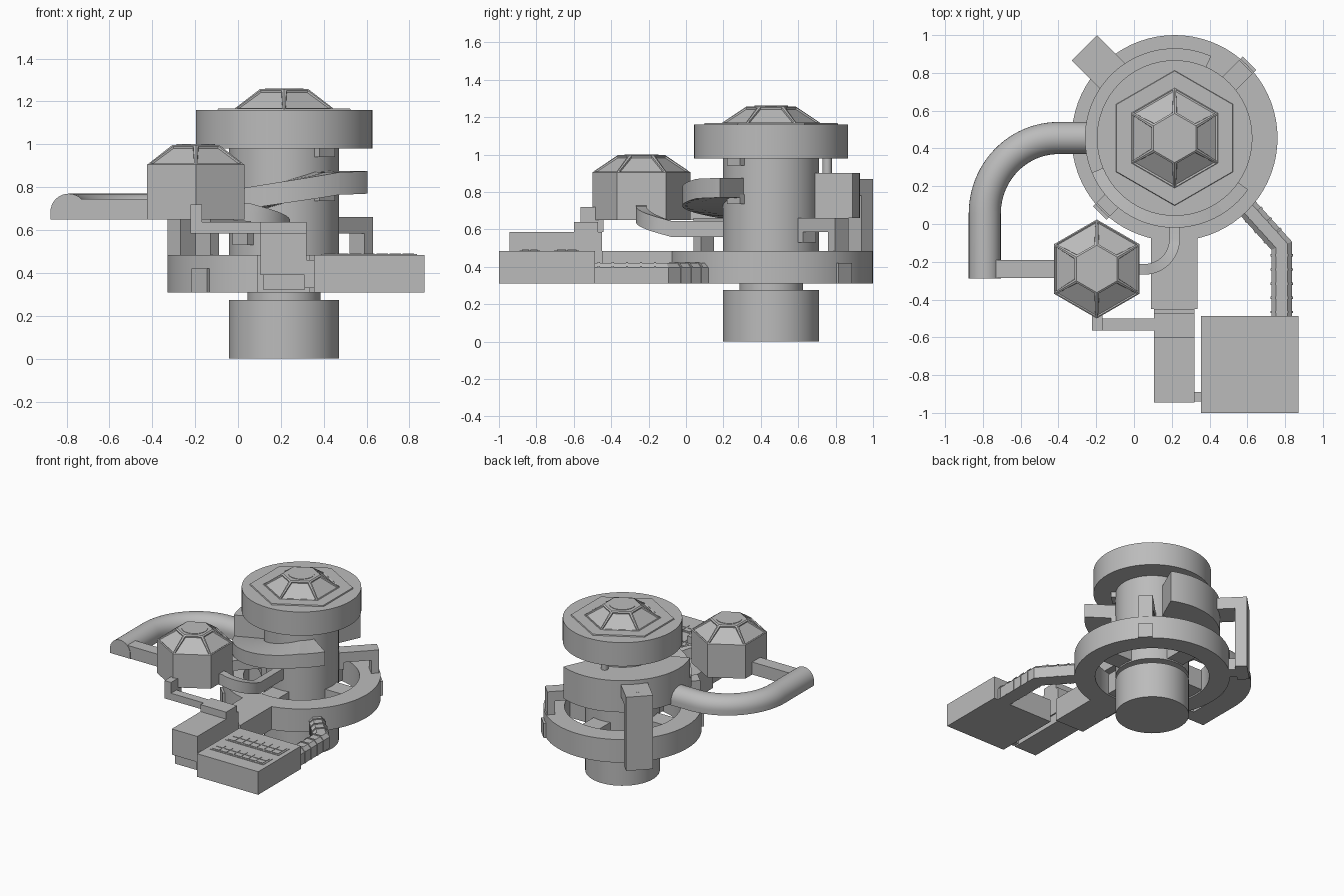
import bpy, bmesh, math
from mathutils import Vector, Matrix

if "Cube" in bpy.data.objects:
    bpy.data.objects.remove(bpy.data.objects["Cube"])

CX, CY = 0.215, 0.455          # axis of the main tower
grey = bpy.data.materials.new("hull_grey")
grey.diffuse_color = (0.5, 0.5, 0.5, 1)
grey.use_nodes = True
grey.node_tree.nodes["Principled BSDF"].inputs["Base Color"].default_value = grey.diffuse_color


def finish(name, bm):
    bmesh.ops.recalc_face_normals(bm, faces=bm.faces[:])
    me = bpy.data.meshes.new(name)
    bm.to_mesh(me)
    bm.free()
    me.materials.append(grey)
    ob = bpy.data.objects.new(name, me)
    bpy.context.collection.objects.link(ob)
    return ob


def box(name, x0, x1, y0, y1, z0, z1):
    bm = bmesh.new()
    bmesh.ops.create_cube(bm, size=1)
    for v in bm.verts:
        v.co = ((x0 + x1) / 2 + v.co.x * (x1 - x0), (y0 + y1) / 2 + v.co.y * (y1 - y0),
                (z0 + z1) / 2 + v.co.z * (z1 - z0))
    return finish(name, bm)


def radial_box(name, deg, r0, r1, half, z0, z1):
    """Box pointing away from the tower axis at an angle."""
    ob = box(name, r0, r1, -half, half, z0, z1)
    ob.data.transform(Matrix.Translation((CX, CY, 0)) @ Matrix.Rotation(math.radians(deg), 4, 'Z'))
    return ob


def cylinder(name, x, y, r, z0, z1, n=64):
    bm = bmesh.new()
    bmesh.ops.create_cone(bm, cap_ends=True, segments=n, radius1=r, radius2=r, depth=z1 - z0,
                          matrix=Matrix.Translation((x, y, (z0 + z1) / 2)))
    return finish(name, bm)


def sector(name, a0, a1, r0, r1, lo, hi, steps=40):
    """Part of a ring; lo and hi give (start, end) heights. A full turn closes."""
    bm = bmesh.new()
    rows = []
    closed = a1 - a0 >= 360
    for i in range(steps if closed else steps + 1):
        t = i / steps
        a = math.radians(a0 + (a1 - a0) * t)
        zl, zh = lo[0] + (lo[1] - lo[0]) * t, hi[0] + (hi[1] - hi[0]) * t
        rows.append([bm.verts.new((CX + r * math.cos(a), CY + r * math.sin(a), z))
                     for r, z in ((r0, zl), (r1, zl), (r1, zh), (r0, zh))])
    pairs = list(zip(rows, rows[1:])) + ([(rows[-1], rows[0])] if closed else [])
    for p, q in pairs:
        for k in range(4):
            bm.faces.new((p[k], p[(k + 1) % 4], q[(k + 1) % 4], q[k]))
    if not closed:
        bm.faces.new(rows[0])
        bm.faces.new(rows[-1])
    return finish(name, bm)


def sweep(name, path, profile):
    """Sweep a (side, height) profile along a path, keeping it upright."""
    bm = bmesh.new()
    pts = [Vector(p) for p in path]
    rows = []
    for i, p in enumerate(pts):
        d0 = (p - pts[i - 1]) if i else (pts[1] - p)
        d1 = (pts[i + 1] - p) if i < len(pts) - 1 else d0
        d0.z = d1.z = 0
        d0.normalize()
        d1.normalize()
        t = (d0 + d1).normalized()
        side = Vector((t.y, -t.x, 0)) / max(t.dot(d0), 0.5)
        rows.append([bm.verts.new(p + side * s + Vector((0, 0, h))) for s, h in profile])
    n = len(profile)
    for a, b in zip(rows, rows[1:]):
        for k in range(n):
            bm.faces.new((a[k], a[(k + 1) % n], b[(k + 1) % n], b[k]))
    bm.faces.new(rows[0])
    bm.faces.new(rows[-1])
    return finish(name, bm)


def hex_prism(bm, x, y, r0, r1, z0, z1):
    m = Matrix.Translation((x, y, (z0 + z1) / 2)) @ Matrix.Rotation(math.pi / 2, 4, 'Z')
    # a corner always points along y
    ring = [[bm.verts.new((x + r * math.sin(k * math.pi / 3), y + r * math.cos(k * math.pi / 3), z))
             for k in range(6)] for r, z in ((r0, z0), (r1, z1))]
    sides = [bm.faces.new((ring[0][k], ring[0][(k + 1) % 6], ring[1][(k + 1) % 6], ring[1][k]))
             for k in range(6)]
    bm.faces.new(ring[0])
    bm.faces.new(ring[1])
    bmesh.ops.recalc_face_normals(bm, faces=bm.faces[:])
    return sides


def dome(name, x, y, r0, r1, z0, z1):
    """Six-sided window dome with sunken panes and a round cap plate."""
    bm = bmesh.new()
    sides = hex_prism(bm, x, y, r0, r1, z0, z1)
    bmesh.ops.inset_individual(bm, faces=sides, thickness=0.014)
    bmesh.ops.inset_individual(bm, faces=sides, thickness=0.005, depth=-0.008)
    finish(name, bm)
    cylinder(name + "_cap", x, y, 0.09, z1 - 0.01, z1 + 0.003, 40)


# Main tower
cylinder("base_drum", CX, CY, 0.257, 0, 0.275)
cylinder("base_neck", CX, CY, 0.17, 0.27, 0.32)
cylinder("tower_column", CX, CY, 0.257, 0.31, 1.0)
cylinder("top_drum", CX, CY, 0.412, 0.98, 1.16)
bm = bmesh.new()
hex_prism(bm, CX, CY, 0.36, 0.355, 1.155, 1.168)
finish("top_hex_plate", bm)
dome("top_dome", CX, CY, 0.268, 0.13, 1.166, 1.258)

# Lower ring, spokes and brackets
sector("lower_ring", 0, 360, 0.40, 0.545, (0.31, 0.31), (0.485, 0.485), 72)
for a in (0, 90, 180, 270):
    radial_box("ring_spoke", a, 0.2, 0.43, 0.07, 0.32, 0.475)
for a in (45, 225):
    radial_box("bracket_arm", a, 0.22, 0.535, 0.05, 0.585, 0.66)
    radial_box("bracket_leg", a, 0.48, 0.535, 0.05, 0.48, 0.62)
    radial_box("bracket_knee", a, 0.22, 0.29, 0.05, 0.53, 0.59)
    radial_box("ring_clip", a, 0.50, 0.56, 0.05, 0.31, 0.42)
for z in (0.735, 0.94):
    radial_box("column_tab", -45, 0.22, 0.285, 0.05, z, z + 0.05)

# Middle drum sector and spiral ramp
sector("middle_drum", 66, 203, 0.2, 0.475, (0.66, 0.66), (0.90, 0.90), 40)
sector("spiral_ramp", 203, 303, 0.25, 0.475, (0.645, 0.765), (0.74, 0.87), 30)
sector("ramp_landing", 303, 325, 0.25, 0.475, (0.765, 0.77), (0.87, 0.875), 8)
cylinder("drum_rod", 0.155, 0.755, 0.025, 0.88, 0.99, 16)

# Lift shaft on the back left
radial_box("lift_shaft", 135, 0.59, 0.675, 0.094, 0.31, 0.87)
radial_box("lift_bridge", 135, 0.44, 0.60, 0.094, 0.78, 0.87)
radial_box("lift_foot", 135, 0.52, 0.60, 0.05, 0.31, 0.40)
radial_box("lift_slot", 135, 0.575, 0.615, 0.008, 0.86, 0.873)

# Side tower with dome
TX, TY = -0.197, -0.238
bm = bmesh.new()
hex_prism(bm, TX, TY, 0.262, 0.262, 0.65, 0.905)
finish("side_tower", bm)
dome("side_dome", TX, TY, 0.262, 0.125, 0.905, 0.998)

# Curved half-round tunnel and its link
arc = [(-0.40 - 0.39 * math.sin(t), 0.055 + 0.40 * math.cos(t), 0.65)
       for t in [i * math.pi / 48 for i in range(25)]]
tube = [(0.085, 0), (0.085, 0.035)]
tube += [(0.085 * math.cos(t), 0.035 + 0.085 * math.sin(t)) for t in [i * math.pi / 16 for i in range(1, 16)]]
tube += [(-0.085, 0.035), (-0.085, 0)]
sweep("curved_tunnel", [(-0.2, 0.455, 0.65)] + arc + [(-0.79, -0.288, 0.65)], tube)
box("tunnel_link", -0.74, -0.40, -0.285, -0.19, 0.65, 0.745)

# Curved footbridge from side tower to column
flat = [(0.028, 0), (0.028, 0.085), (-0.028, 0.085), (-0.028, 0)]
bridge = [(-0.02, -0.24, 0.645)]
for i in range(13):
    t = i * math.pi / 24
    bridge.append((0.055 + 0.16 * math.sin(t), -0.08 - 0.16 * math.cos(t), 0.64 - 0.08 * i / 12))
sweep("footbridge", bridge + [(0.215, 0.22, 0.56)], flat)

# Front blocks and stepped arm to the side tower
box("entry_block", 0.09, 0.335, -0.45, -0.06, 0.31, 0.485)
box("front_block", 0.105, 0.32, -0.945, -0.45, 0.39, 0.585)
box("front_block_base", 0.12, 0.31, -0.93, -0.45, 0.32, 0.40)
box("front_block_step", 0.105, 0.32, -0.60, -0.47, 0.58, 0.638)
box("arm_beam", -0.222, 0.11, -0.565, -0.50, 0.585, 0.638)
box("arm_post", -0.222, -0.168, -0.565, -0.44, 0.585, 0.72)

# Landing pad with two panel banks
box("pad", 0.355, 0.87, -1.0, -0.487, 0.31, 0.485)
box("pad_joint", 0.31, 0.36, -0.94, -0.89, 0.33, 0.46)
for y0, y1 in ((-0.705, -0.572), (-0.89, -0.78)):
    box("panel_bank", 0.387, 0.835, y0, y1, 0.48, 0.488)
    for i in range(7):
        for j in range(2):
            w, h = 0.428 / 7, (y1 - y0 - 0.02) / 2
            x, y = 0.397 + i * w, y0 + 0.01 + j * h
            box("panel_cell", x + 0.004, x + w - 0.004, y + 0.004, y + h - 0.004, 0.485, 0.491)

# Ribbed corridor from pad to ring
corridor = [(0.055, 0), (0.055, 0.085), (0.03, 0.11), (-0.03, 0.11), (-0.055, 0.085), (-0.055, 0)]
sweep("corridor", [(0.56, 0.13, 0.31), (0.782, -0.115, 0.31), (0.782, -0.49, 0.31)], corridor)
rib = [(s * 1.07, h * 1.05) for s, h in corridor]
for k in range(5):
    y = -0.16 - 0.075 * k
    sweep("corridor_rib", [(0.782, y, 0.31), (0.782, y - 0.012, 0.31)], rib)
for k in range(3):
    x, y = 0.63 + 0.05 * k, 0.053 - 0.055 * k
    sweep("corridor_rib", [(x, y, 0.31), (x + 0.008, y - 0.009, 0.31)], rib)

# Smooth round parts, keep edges crisp
for ob in bpy.data.objects:
    ob.select_set(True)
bpy.context.view_layer.objects.active = bpy.data.objects["base_drum"]
bpy.ops.object.shade_smooth_by_angle(angle=math.radians(25))
